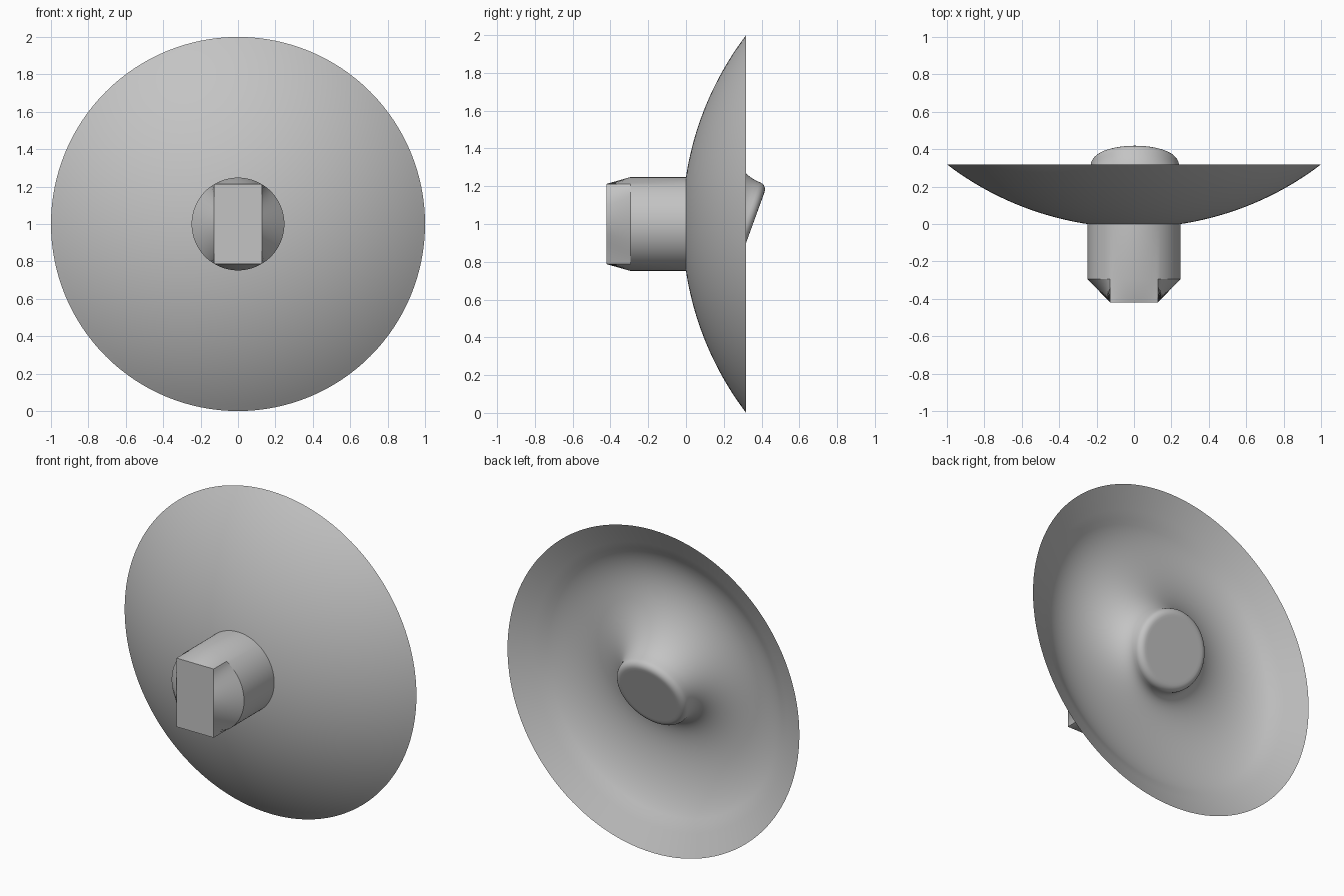
import bpy
import bmesh
from math import cos, sin, pi, sqrt, radians
from mathutils import Vector, geometry

old = bpy.data.objects.get("Cube")
if old:
    bpy.data.objects.remove(old, do_unlink=True)

GREY = (0.55, 0.55, 0.55, 1)
grey = bpy.data.materials.new("plain grey")
grey.use_nodes = True
grey.diffuse_color = GREY
grey.node_tree.nodes["Principled BSDF"].inputs["Base Color"].default_value = GREY

N = 128
ANGLES = [2 * pi * i / N for i in range(N)]
MID = Vector((0, 0, 1))


def loft(name, rings):
    """Skin a closed solid through rings of N points and cap both ends."""
    bm = bmesh.new()
    loops = [[bm.verts.new(p) for p in ring] for ring in rings]
    for lo, hi in zip(loops, loops[1:]):
        for i in range(N):
            j = (i + 1) % N
            bm.faces.new((lo[i], lo[j], hi[j], hi[i]))
    bm.faces.new(loops[0])
    bm.faces.new(loops[-1])
    bmesh.ops.recalc_face_normals(bm, faces=bm.faces[:])
    mesh = bpy.data.meshes.new(name)
    bm.to_mesh(mesh)
    bm.free()
    mesh.materials.append(grey)
    ob = bpy.data.objects.new(name, mesh)
    bpy.context.collection.objects.link(ob)
    bpy.ops.object.select_all(action='DESELECT')
    ob.select_set(True)
    bpy.context.view_layer.objects.active = ob
    bpy.ops.object.shade_smooth_by_angle(angle=radians(32))


def flat_ring(r, y):
    return [MID + Vector((r * cos(a), y, r * sin(a))) for a in ANGLES]


# Dish: spherical front, tapered lip, hollow back swept up into a tilted boss
R = 1.65


def sphere_y(r):
    return R - sqrt(R * R - r * r) - 0.019


tilt = radians(20)
axis = Vector((0, cos(tilt), -sin(tilt)))
up = Vector((0, sin(tilt), cos(tilt)))
boss_centre = Vector((0.005, 0.349, 0.985))


def boss_ring(r, offset):
    return [boss_centre + axis * offset + Vector((r * cos(a), 0, 0)) + up * r * sin(a)
            for a in ANGLES]


rings = [flat_ring(r, sphere_y(r)) for r in [0.2 + 0.8 * i / 24 for i in range(25)]]

# lip inside the rim, shallower than the front
LIP, LIP_Y = 0.83, 0.23
for i in range(1, 5):
    t = i / 4
    rings.append(flat_ring(1 + (LIP - 1) * t, sphere_y(1) + (LIP_Y - sphere_y(1)) * t))

# large concave blend from the lip to the boss
STEPS = 24
BOSS, EDGE = 0.236, 0.04
curves = []
for a, start, end in zip(ANGLES, rings[-1], boss_ring(BOSS, -EDGE)):
    inward = Vector((-cos(a), -0.72, -sin(a))).normalized()
    curves.append(geometry.interpolate_bezier(
        start, start + inward * 0.27, end - axis * 0.17, end, STEPS))
rings += [[c[k] for c in curves] for k in range(1, STEPS)]

# rounded edge and flat end of the boss
for i in range(1, 6):
    t = i / 5 * pi / 2
    rings.append(boss_ring(BOSS - EDGE + EDGE * cos(t), EDGE * sin(t) - EDGE))
rings.append(boss_ring(BOSS - EDGE - 0.015, 0))
loft("dish", rings)

# Stem: round bar whose front end narrows to a rectangle touching the bar's outline
BAR = 0.248
corner = ANGLES[21]
half_x, half_z = BAR * cos(corner), BAR * sin(corner)
rectangle = []
for a in ANGLES:
    reach = min(half_x / max(abs(cos(a)), 1e-6), half_z / max(abs(sin(a)), 1e-6))
    rectangle.append(MID + Vector((reach * cos(a), -0.42, reach * sin(a))))
loft("stem", [flat_ring(BAR, 0.005), flat_ring(BAR, -0.295), rectangle])
